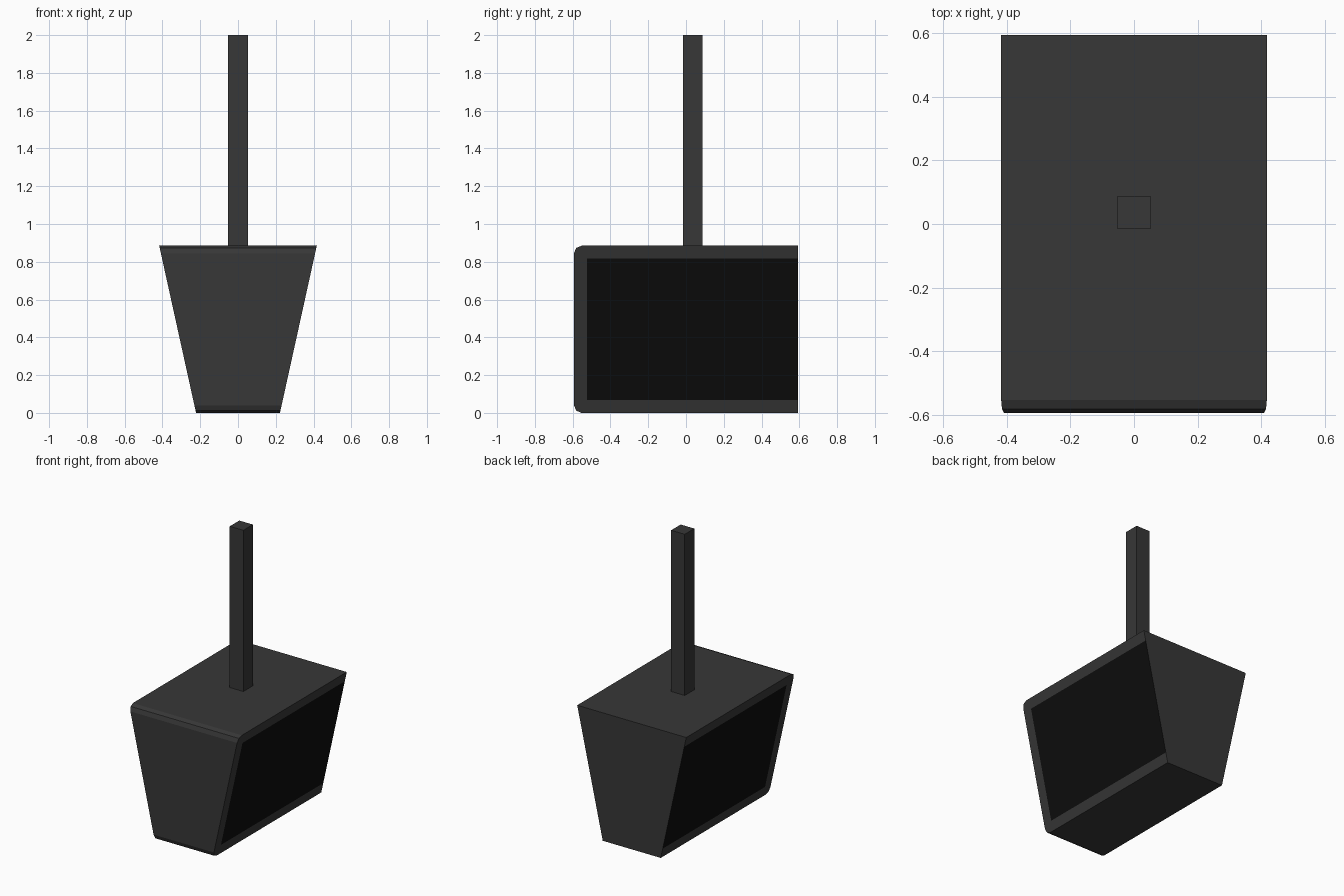
import bpy, bmesh, math

if "Cube" in bpy.data.objects:
    bpy.data.objects.remove(bpy.data.objects["Cube"])

def material(name, v):
    m = bpy.data.materials.new(name)
    m.diffuse_color = (v, v, v, 1)
    m.use_nodes = True
    m.node_tree.nodes["Principled BSDF"].inputs["Base Color"].default_value = m.diffuse_color
    return m

CASING = material("dark grey casing", 0.038)
PANEL = material("black panel", 0.004)

def add_object(name, bm, mats):
    bmesh.ops.recalc_face_normals(bm, faces=bm.faces)
    me = bpy.data.meshes.new(name)
    bm.to_mesh(me)
    bm.free()
    for m in mats:
        me.materials.append(m)
    ob = bpy.data.objects.new(name, me)
    bpy.context.collection.objects.link(ob)
    return ob

D, H, R = 0.593, 0.885, 0.04        # half depth, height, front corner radius
BOTTOM, TOP = 0.222, 0.417          # half widths
EDGE = 0.068                        # frame width

def half_width(z):
    return BOTTOM + (TOP - BOTTOM) * z / H

# Tapered casing: side profile with rounded front corners, spanned across x
def corner(cz, start):
    return [(-D + R + R * math.cos(math.radians(start + a)),
             cz + R * math.sin(math.radians(start + a))) for a in (0, 45, 90)]

outline = [(D, H)] + corner(H - R, 90) + corner(R, 180) + [(D, 0)]
window = [(D, EDGE), (-D + EDGE, EDGE), (-D + EDGE, H - EDGE), (D, H - EDGE)]

bm = bmesh.new()
rings = []
for s in (-1, 1):
    out = [bm.verts.new((s * half_width(z), y, z)) for y, z in outline]
    win = [bm.verts.new((s * half_width(z), y, z)) for y, z in window]
    bm.faces.new(out + win)                     # C-shaped frame
    bm.faces.new(win).material_index = 1        # flush side panel
    rings.append((out, win))
(lo, lw), (ro, rw) = rings
for i in range(len(lo) - 1):
    bm.faces.new((lo[i], lo[i + 1], ro[i + 1], ro[i]))
bm.faces.new([lo[-1], lw[0], lw[3], lo[0], ro[0], rw[3], rw[0], ro[-1]])  # back
add_object("tapered_casing", bm, [CASING, PANEL])

# Square post standing on the casing
bm = bmesh.new()
bmesh.ops.create_cube(bm, size=1)
post = add_object("post", bm, [CASING])
post.scale = (0.104, 0.104, 2 - H)
post.location = (0, 0.036, (2 + H) / 2)
